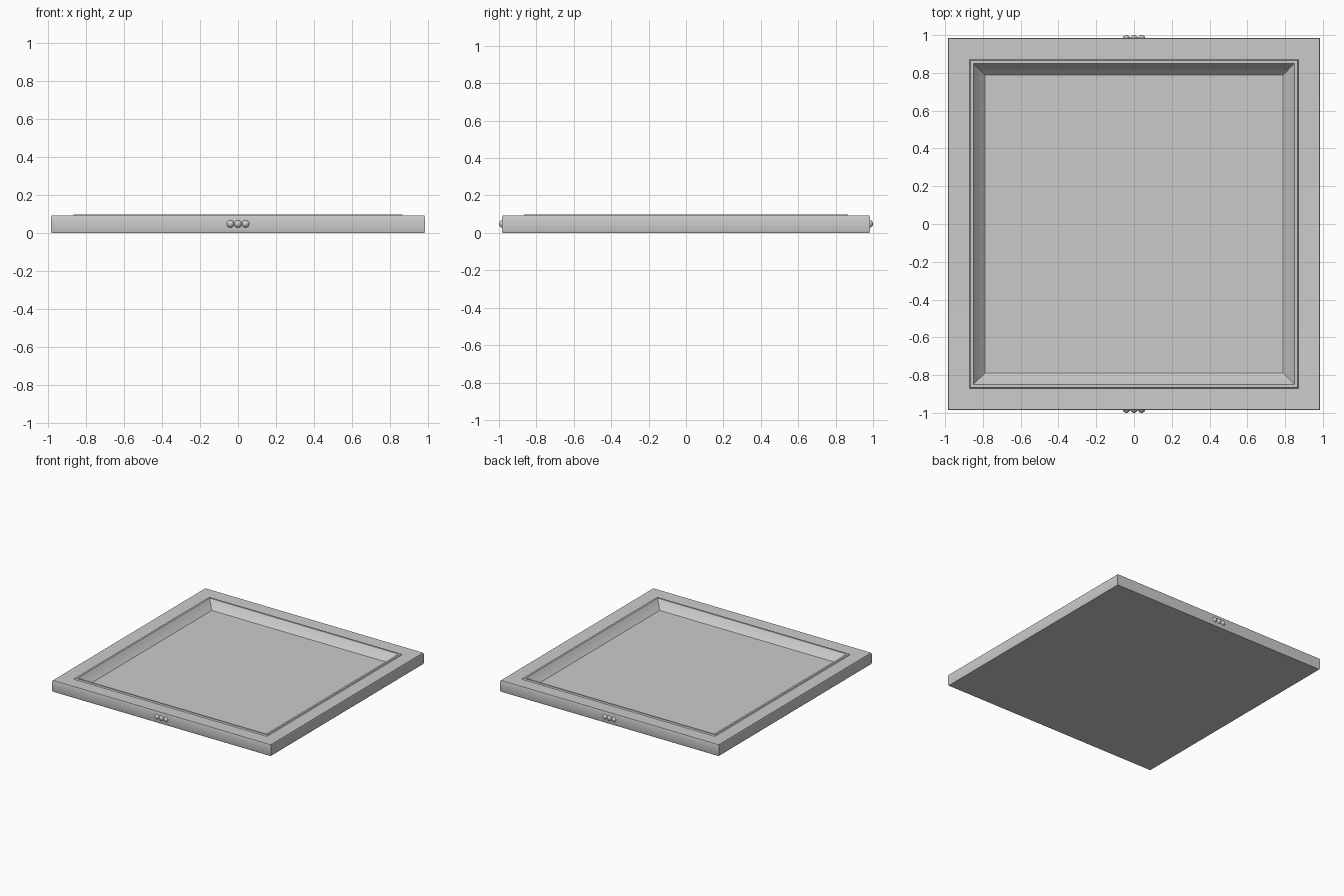
import bpy, bmesh

if "Cube" in bpy.data.objects:
    bpy.data.objects.remove(bpy.data.objects["Cube"])


def finish(name, bm, angle):
    bmesh.ops.recalc_face_normals(bm, faces=bm.faces)
    mesh = bpy.data.meshes.new(name)
    bm.to_mesh(mesh)
    bm.free()
    obj = bpy.data.objects.new(name, mesh)
    bpy.context.collection.objects.link(obj)
    bpy.ops.object.select_all(action='DESELECT')
    obj.select_set(True)
    bpy.context.view_layer.objects.active = obj
    bpy.ops.object.shade_smooth_by_angle(angle=angle)
    return obj


# Square tray: (half width, height) profile from underside, over the rim, to the floor
profile = [
    (0.981, 0.0), (0.985, 0.012), (0.985, 0.080), (0.981, 0.092),
    (0.925, 0.090), (0.870, 0.088),      # broad rim
    (0.865, 0.097), (0.850, 0.097),      # thin raised lip
    (0.845, 0.088), (0.790, 0.036),      # sloping inner wall
]
bm = bmesh.new()
rings = [[bm.verts.new((sx * h, sy * h, z))
          for sx, sy in ((-1, -1), (1, -1), (1, 1), (-1, 1))] for h, z in profile]
for a, b in zip(rings, rings[1:]):
    for i in range(4):
        j = (i + 1) % 4
        bm.faces.new((a[i], a[j], b[j], b[i]))
bm.faces.new(rings[0][::-1])
bm.faces.new(rings[-1])
finish("tray", bm, 0.6)

# Three small beads centred on the front and back edges
for side, label in ((-1, "front"), (1, "back")):
    for i in (-1, 0, 1):
        bm = bmesh.new()
        bmesh.ops.create_uvsphere(bm, u_segments=24, v_segments=16, radius=0.02)
        bead = finish(f"{label}_bead_{i + 2}", bm, 1.0)
        bead.location = (i * 0.04, side * 0.98, 0.048)
